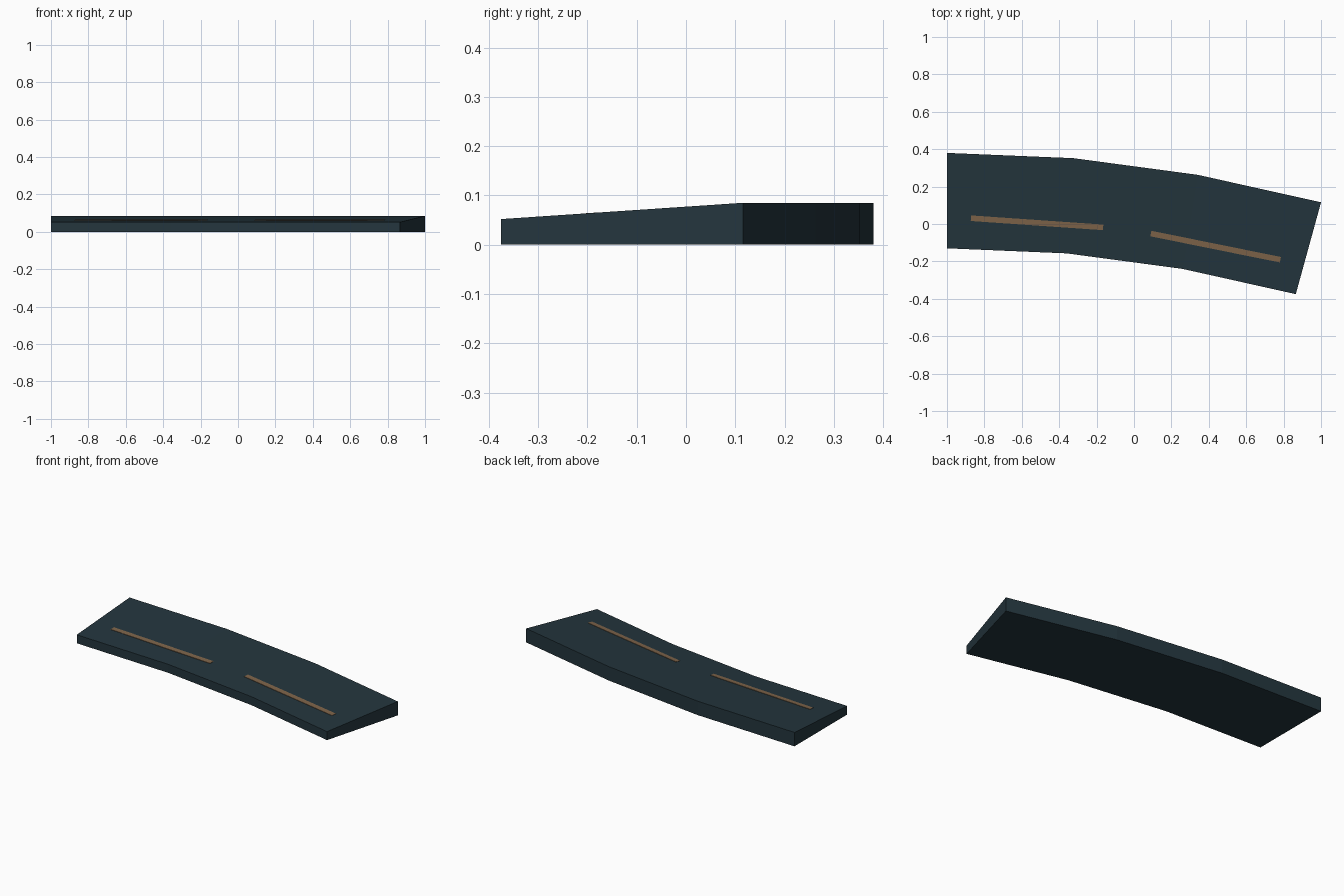
import bpy
import bmesh
from mathutils import Vector

if "Cube" in bpy.data.objects:
    bpy.data.objects.remove(bpy.data.objects["Cube"])


def material(name, rgb):
    m = bpy.data.materials.new(name)
    m.diffuse_color = (*rgb, 1)
    m.use_nodes = True
    m.node_tree.nodes["Principled BSDF"].inputs["Base Color"].default_value = m.diffuse_color
    return m


def finish(name, bm, mat):
    bmesh.ops.recalc_face_normals(bm, faces=bm.faces[:])
    mesh = bpy.data.meshes.new(name)
    bm.to_mesh(mesh)
    bm.free()
    mesh.materials.append(mat)
    ob = bpy.data.objects.new(name, mesh)
    bpy.context.collection.objects.link(ob)
    return ob


def sweep(name, sections, mat):
    """Join four-cornered cross-sections into a closed flat-faced solid."""
    bm = bmesh.new()
    rings = [[bm.verts.new(p) for p in s] for s in sections]
    for a, b in zip(rings, rings[1:]):
        for i in range(4):
            j = (i + 1) % 4
            bm.faces.new((a[i], a[j], b[j], b[i]))
    bm.faces.new(rings[0])
    bm.faces.new(rings[-1])
    return finish(name, bm, mat)


asphalt = material("dark slate", (0.0175, 0.036, 0.047))
paint = material("dull orange", (0.21, 0.128, 0.068))

# Banked road bend: the outer edge is higher than the inner edge
LOW, HIGH = 0.052, 0.085
outer = [(-1, 0.38), (-0.325, 0.352), (0.34, 0.263), (1, 0.116)]
inner = [(-1, -0.13), (-0.36, -0.157), (0.26, -0.24), (0.865, -0.375)]
sweep("road_slab",
      [((*i, 0), (*o, 0), (*o, HIGH), (*i, LOW)) for i, o in zip(inner, outer)],
      asphalt)

# Dashed lane marks: thin plates tilted with the road bank
for n, (a, b) in enumerate([((-0.872, 0.031), (-0.165, -0.018)),
                            ((0.09, -0.051), (0.783, -0.191))]):
    a, b = Vector(a), Vector(b)
    d = (b - a).normalized()
    side = Vector((-d.y, d.x)) * 0.015
    z = LOW + (HIGH - LOW) * 0.322
    tilt = 0.001
    sections = []
    for p in (a, b):
        l, r = p - side, p + side
        sections.append(((*l, z - tilt - 0.003), (*r, z + tilt - 0.003),
                         (*r, z + tilt + 0.002), (*l, z - tilt + 0.002)))
    sweep(f"lane_mark_{n + 1}", sections, paint)
